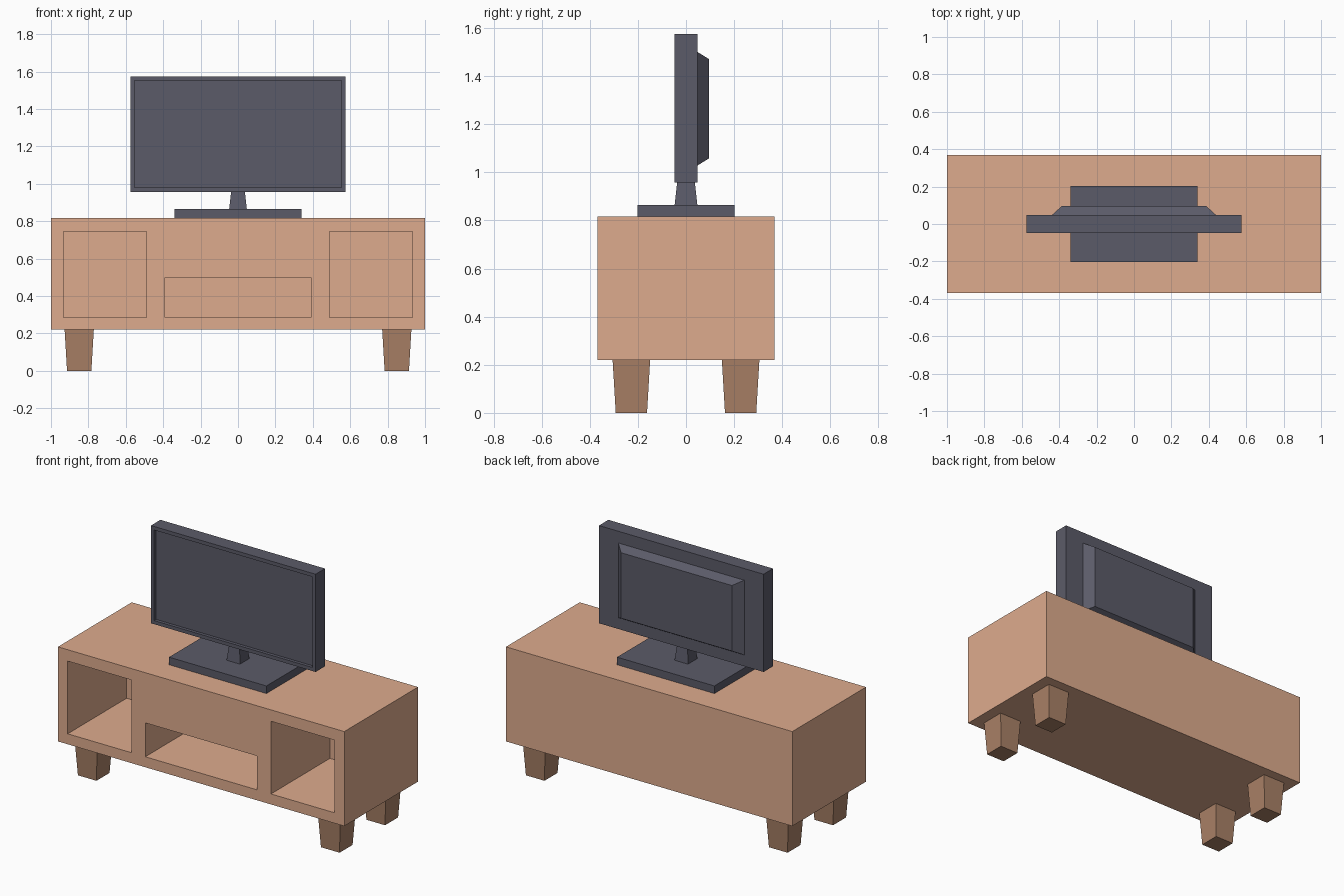
import bpy, bmesh
from mathutils import Vector

if "Cube" in bpy.data.objects:
    bpy.data.objects.remove(bpy.data.objects["Cube"])


def material(name, color):
    m = bpy.data.materials.new(name)
    m.diffuse_color = (*color, 1)
    m.use_nodes = True
    m.node_tree.nodes["Principled BSDF"].inputs["Base Color"].default_value = m.diffuse_color
    return m


WOOD = material("light_wood", (0.73, 0.41, 0.27))
DARK_WOOD = material("dark_wood", (0.40, 0.22, 0.135))
PLASTIC = material("dark_plastic", (0.105, 0.105, 0.14))


def finish(name, bm, mat):
    bmesh.ops.recalc_face_normals(bm, faces=bm.faces)
    mesh = bpy.data.meshes.new(name)
    bm.to_mesh(mesh)
    bm.free()
    mesh.materials.append(mat)
    obj = bpy.data.objects.new(name, mesh)
    bpy.context.collection.objects.link(obj)
    return obj


def box_bm(lo, hi):
    """Box between two opposite corners."""
    lo, hi = Vector(lo), Vector(hi)
    bm = bmesh.new()
    bmesh.ops.create_cube(bm, size=1)
    bmesh.ops.scale(bm, vec=hi - lo, verts=bm.verts)
    bmesh.ops.translate(bm, vec=(lo + hi) / 2, verts=bm.verts)
    return bm


def taper(name, lo, hi, axis, inset_low, inset_high, mat):
    """Box whose ends along an axis are pulled in by the given insets."""
    bm = box_bm(lo, hi)
    mid = (Vector(lo) + Vector(hi)) / 2
    for v in bm.verts:
        inset = inset_high if v.co[axis] > mid[axis] else inset_low
        for i in range(3):
            if i != axis:
                v.co[i] += -inset[i] if v.co[i] > mid[i] else inset[i]
    return finish(name, bm, mat)


NONE = (0, 0, 0)

# Cabinet with three open compartments cut into the front
cabinet = finish("cabinet", box_bm((-1, -0.368, 0.22), (1, 0.368, 0.817)), WOOD)
for x0, x1, top in ((-0.932, -0.488, 0.745), (-0.39, 0.39, 0.50), (0.488, 0.932, 0.745)):
    cutter = finish("compartment_cutter", box_bm((x0, -0.5, 0.286), (x1, 0.22, top)), WOOD)
    cutter.hide_render = True
    mod = cabinet.modifiers.new("compartment", 'BOOLEAN')
    mod.operation = 'DIFFERENCE'
    mod.solver = 'EXACT'
    mod.object = cutter
    bpy.context.view_layer.objects.active = cabinet
    bpy.ops.object.modifier_apply(modifier=mod.name)
    bpy.data.objects.remove(cutter)

# Four tapered legs
for sx, side in ((-1, "left"), (1, "right")):
    for sy, end in ((-1, "front"), (1, "back")):
        x, y, r = sx * 0.849, sy * 0.227, 0.078
        taper(f"{end}_{side}_leg", (x - r, y - r, 0), (x + r, y + r, 0.22),
              2, (0.013, 0.013, 0), NONE, DARK_WOOD)

# Television base and neck
finish("tv_base", box_bm((-0.34, -0.202, 0.817), (0.34, 0.202, 0.865)), PLASTIC)
taper("tv_neck", (-0.047, -0.047, 0.865), (0.047, 0.047, 0.957),
      2, NONE, (0.01, 0.01, 0), PLASTIC)

# Television panel with recessed screen
bm = box_bm((-0.575, -0.047, 0.957), (0.575, 0.047, 1.574))
bm.normal_update()
front = min(bm.faces, key=lambda f: f.calc_center_median().y)
bmesh.ops.inset_region(bm, faces=[front], thickness=0.032)
screen = bmesh.ops.extrude_discrete_faces(bm, faces=[front])["faces"][0]
bmesh.ops.translate(bm, vec=(0, 0.02, 0), verts=screen.verts)
finish("tv_panel", bm, PLASTIC)

# Bevelled housing on the back of the panel
taper("tv_back_housing", (-0.44, 0.047, 1.028), (0.44, 0.095, 1.50),
      1, NONE, (0.053, 0, 0.029), PLASTIC)
